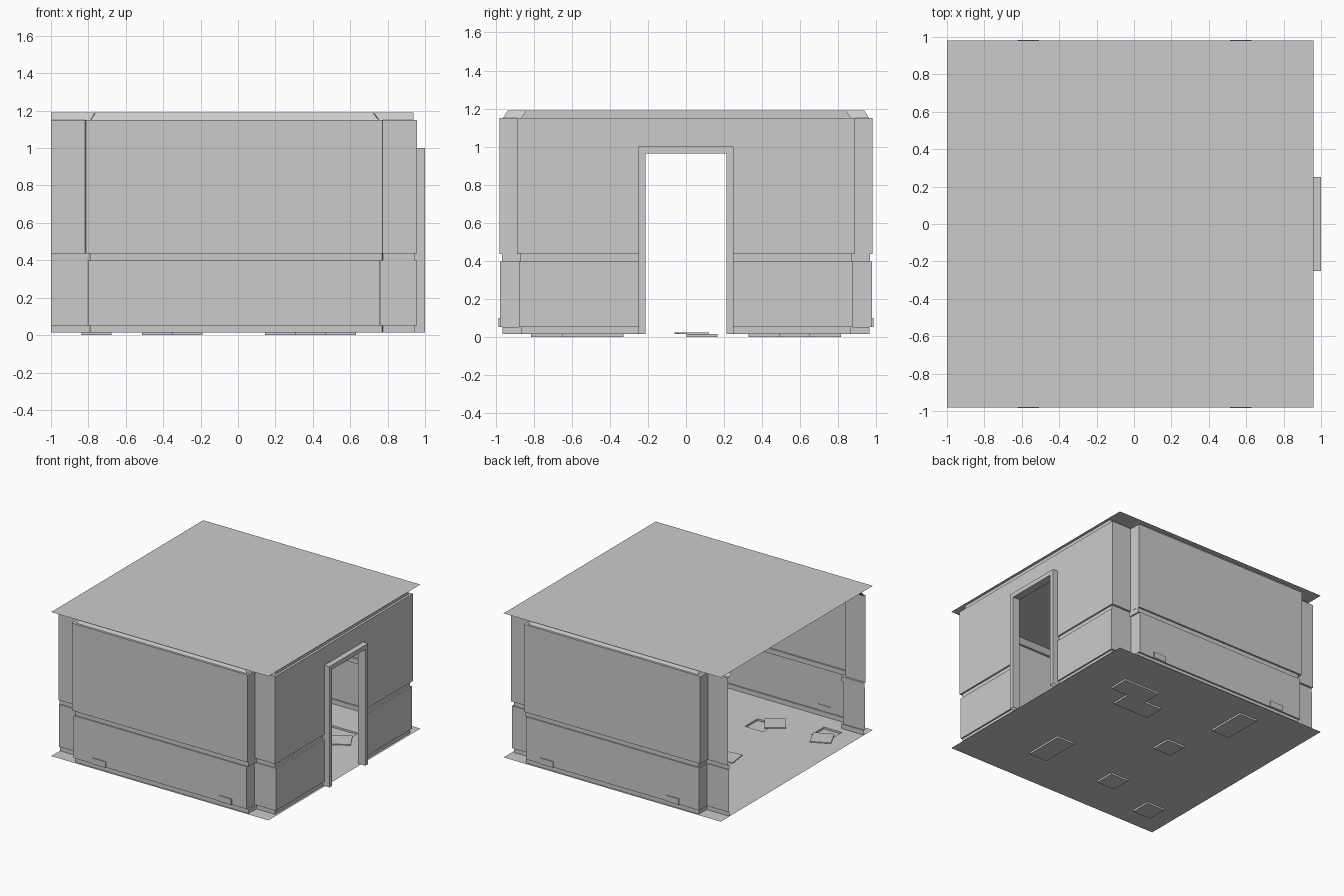
import bpy, bmesh, math
from mathutils import Matrix, Vector

if "Cube" in bpy.data.objects:
    bpy.data.objects.remove(bpy.data.objects["Cube"])

FLOOR, CEIL = 0.015, 1.19
JAMB, HEAD = 0.235, 0.98      # door hole half width and height

def new_object(name, bm):
    bmesh.ops.remove_doubles(bm, verts=bm.verts, dist=1e-5)
    bmesh.ops.recalc_face_normals(bm, faces=bm.faces)
    me = bpy.data.meshes.new(name)
    bm.to_mesh(me)
    bm.free()
    ob = bpy.data.objects.new(name, me)
    bpy.context.collection.objects.link(ob)
    return ob

def box(bm, lo, hi, angle=0.0):
    lo, hi = Vector(lo), Vector(hi)
    size = hi - lo
    m = Matrix.Translation((lo + hi) / 2) @ Matrix.Rotation(angle, 4, 'Z') @ Matrix.Diagonal((*size, 1))
    bmesh.ops.create_cube(bm, size=1, matrix=m)

def loft(bm, rings):
    rows = [[bm.verts.new(p) for p in ring] for ring in rings]
    for a, b in zip(rows, rows[1:]):
        for i in range(len(a) - 1):
            bm.faces.new((a[i], a[i + 1], b[i + 1], b[i]))

# Wall section, bottom to top: z, panel left x, panel right x, corner y, panel y, end wall x
BASE = (-0.795, 0.775, 0.867, 0.964, 0.943)
LOWER = (-0.805, 0.763, 0.877, 0.976, 0.956)
RAIL = (-0.795, 0.775, 0.87, 0.966, 0.943)
UPPER = (-0.818, 0.776, 0.887, 0.98, 0.956)
CROWN = (-0.79, 0.755, 0.868, 0.962, 0.937)
CROWN_TOP = (-0.765, 0.725, 0.84, 0.936, 0.937)
section = [(FLOOR, BASE), (0.052, BASE), (0.052, LOWER), (0.398, LOWER),
           (0.398, RAIL), (0.437, RAIL), (0.437, UPPER), (1.15, UPPER),
           (1.15, CROWN), (CEIL, CROWN_TOP)]

# Side walls with outset panel, corner and half of the end wall
for name, s in (("front_wall", -1), ("back_wall", 1)):
    bm = bmesh.new()
    loft(bm, [[(x, s * y, z) for x, y in
               ((-1, yc), (xl, yc), (xl + 0.004, yo), (xr - 0.004, yo), (xr, yc), (xe, yc), (xe, JAMB))]
              for z, (xl, xr, yc, yo, xe) in section])
    new_object(name, bm)

# End wall above the door
bm = bmesh.new()
loft(bm, [[(p[4], -JAMB, z), (p[4], JAMB, z)]
          for z, p in [(HEAD, UPPER)] + section[7:]])
new_object("wall_over_door", bm)

# Door frame
bm = bmesh.new()
outer = [(-0.25, FLOOR), (-0.25, 1.0), (0.25, 1.0), (0.25, FLOOR)]
inner = [(-0.214, FLOOR), (-0.214, 0.964), (0.214, 0.964), (0.214, FLOOR)]
loop = [(outer, 1.0), (inner, 1.0), (inner, 0.935), (outer, 0.935), (outer, 1.0)]
loft(bm, [[(x, y, z) for y, z in pts] for pts, x in loop])
new_object("door_frame", bm)

# Ceiling sheet
bm = bmesh.new()
bm.faces.new([bm.verts.new(p) for p in
              ((-1, -0.98, CEIL), (0.96, -0.98, CEIL), (0.96, 0.98, CEIL), (-1, 0.98, CEIL))])
new_object("ceiling", bm)

# Floor with sunken spots where tiles are missing
xs = [-1, -0.838, -0.676, -0.514, -0.352, -0.19, 0.145, 0.307, 0.469, 0.631, 0.96]
ys = [-0.98, -0.813, -0.651, -0.489, -0.327, 0.003, 0.165, 0.327, 0.489, 0.651, 0.813, 0.98]
sunken = {(1, 1), (4, 2), (4, 5), (3, 8), (3, 9), (7, 2), (7, 3),
          (6, 7), (7, 7), (7, 8), (8, 8)}
bm = bmesh.new()
def quad(*pts):
    bm.faces.new([bm.verts.new(p) for p in pts])
for i in range(len(xs) - 1):
    for j in range(len(ys) - 1):
        c = [(xs[i], ys[j]), (xs[i + 1], ys[j]), (xs[i + 1], ys[j + 1]), (xs[i], ys[j + 1])]
        z = 0.0 if (i, j) in sunken else FLOOR
        quad(*[(x, y, z) for x, y in c])
        if z == 0.0:
            for k, (di, dj) in enumerate(((0, -1), (1, 0), (0, 1), (-1, 0))):
                if (i + di, j + dj) not in sunken:
                    a, b = c[k], c[(k + 1) % 4]
                    quad((*a, 0), (*b, 0), (*b, FLOOR), (*a, FLOOR))
new_object("floor", bm)

# Loose tiles lying beside the gaps
for n, (x, y, deg) in enumerate(((-0.35, -0.65, 35), (-0.78, -0.64, 25),
                                 (-0.40, 0.03, 8), (0.60, 0.47, 30))):
    bm = bmesh.new()
    box(bm, (x - 0.08, y - 0.08, FLOOR + 0.001), (x + 0.08, y + 0.08, FLOOR + 0.008), math.radians(deg))
    new_object(f"loose_tile_{n + 1}", bm)

# Small socket boxes on the outside of the lower panels
for side, s in (("front", -1), ("back", 1)):
    for n, x in enumerate((-0.565, 0.57)):
        bm = bmesh.new()
        y0, y1 = sorted((s * 0.972, s * 0.984))
        box(bm, (x - 0.057, y0, 0.052), (x + 0.057, y1, 0.1))
        new_object(f"{side}_socket_box_{n + 1}", bm)
